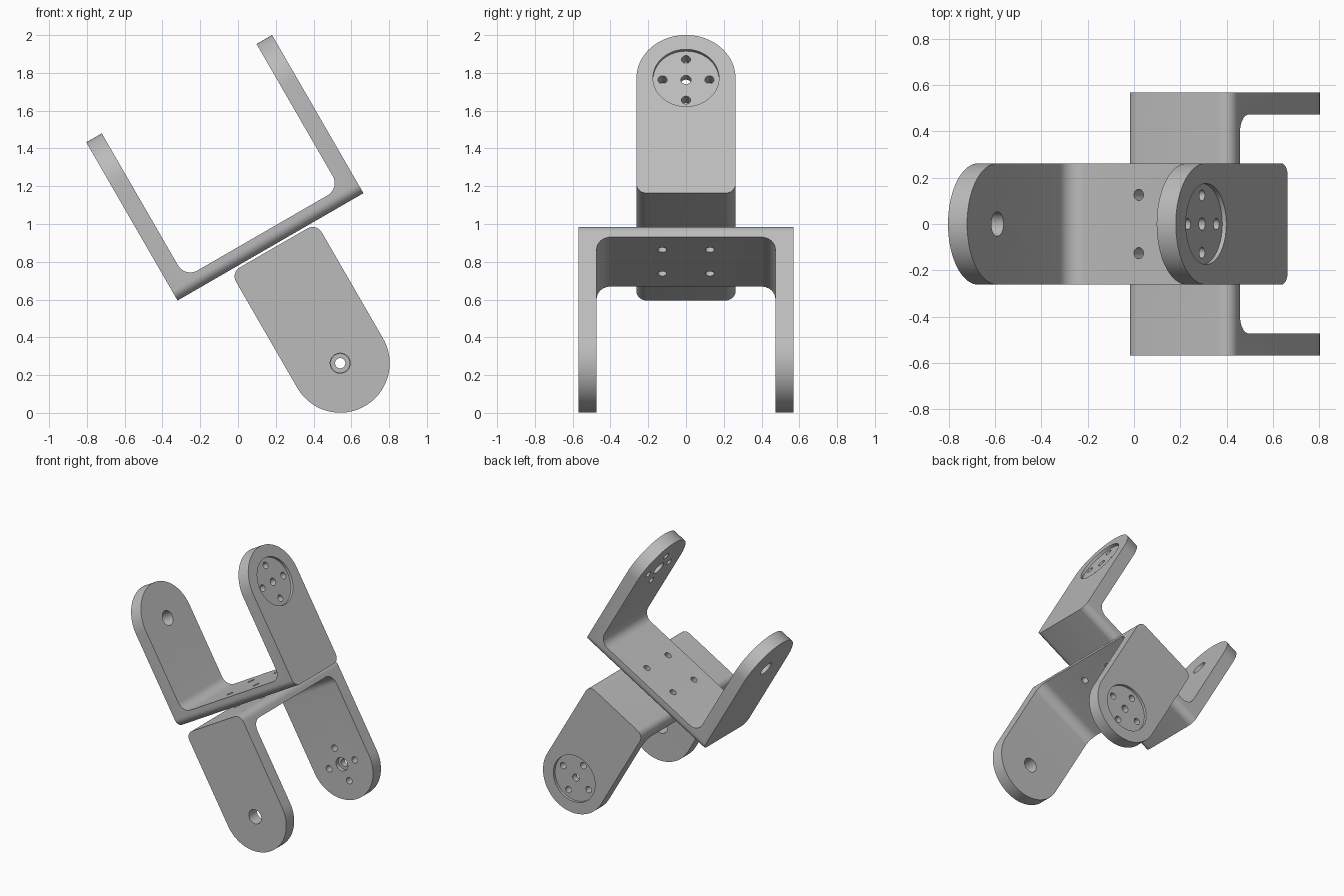
import bpy, bmesh, math
from mathutils import Matrix, Vector

if "Cube" in bpy.data.objects:
    bpy.data.objects.remove(bpy.data.objects["Cube"])

R = 0.262      # half width of the strap and radius of the arm ends
W = 0.568      # half span across the arms
H = 0.967      # arm height
T = 0.095      # arm thickness
B = 0.085      # base thickness
F = 0.075      # inner fillet
E = 0.055      # rounding of the long base edges

grey = bpy.data.materials.new("plain grey")
grey.diffuse_color = (0.5, 0.5, 0.5, 1)
grey.use_nodes = True
grey.node_tree.nodes["Principled BSDF"].inputs["Base Color"].default_value = grey.diffuse_color


def new_object(name, bm):
    bmesh.ops.recalc_face_normals(bm, faces=bm.faces)
    mesh = bpy.data.meshes.new(name)
    bm.to_mesh(mesh)
    bm.free()
    ob = bpy.data.objects.new(name, mesh)
    bpy.context.collection.objects.link(ob)
    return ob


def prism(name, points, offset):
    bm = bmesh.new()
    face = bm.faces.new([bm.verts.new(p) for p in points])
    res = bmesh.ops.extrude_face_region(bm, geom=[face])
    verts = [v for v in res["geom"] if isinstance(v, bmesh.types.BMVert)]
    bmesh.ops.translate(bm, verts=verts, vec=offset)
    return new_object(name, bm)


def arc(cx, cz, r, a0, a1, n):
    return [(cx + r * math.cos(math.radians(a0 + (a1 - a0) * i / n)),
             cz + r * math.sin(math.radians(a0 + (a1 - a0) * i / n))) for i in range(n + 1)]


def apply_cut(ob, cutter, operation):
    mod = ob.modifiers.new("cut", 'BOOLEAN')
    mod.operation = operation
    mod.solver = 'EXACT'
    mod.object = cutter
    deps = bpy.context.evaluated_depsgraph_get()
    mesh = bpy.data.meshes.new_from_object(ob.evaluated_get(deps))
    ob.modifiers.clear()
    ob.data = mesh
    bpy.data.objects.remove(cutter)


def drill(ob, axis, start, end, radius, a, b):
    """Round hole along x (a=y, b=z) or along z (a=x, b=y)."""
    n = 40
    ring = arc(a, b, radius, 0, 360 - 360 / n, n - 1)
    if axis == 'x':
        cutter = prism("drill", [(start, p, q) for p, q in ring], (end - start, 0, 0))
    else:
        cutter = prism("drill", [(p, q, start) for p, q in ring], (0, 0, end - start))
    apply_cut(ob, cutter, 'DIFFERENCE')


# U-shaped strap profile with filleted inner corners
wi = W - T
profile = [(-W, 0), (W, 0), (W, H + 0.1), (wi, H + 0.1)]
profile += arc(wi - F, B + F, F, 0, -90, 8)
profile += arc(-wi + F, B + F, F, 270, 180, 8)
profile += [(-wi, H + 0.1), (-W, H + 0.1)]
bracket = prism("upper_bracket", [(x, -R - 0.1, z) for x, z in profile], (0, 2 * R + 0.2, 0))

# Side outline: round arm ends, rounded base edges
outline = arc(0, H - R, R, 0, 180, 40)
outline += arc(-R + E, E, E, 180, 270, 8) + arc(R - E, E, E, 270, 360, 8)
trim = prism("trim", [(-1, y, z) for y, z in outline], (2, 0, 0))
apply_cut(bracket, trim, 'INTERSECT')

# Pivot hole in the plain arm; horn recess, counterbore and screw holes in the other
pz = H - R
drill(bracket, 'x', -1, -0.2, 0.053, 0, pz)
drill(bracket, 'x', W - 0.02, 1, 0.175, 0, pz)
drill(bracket, 'x', 0.2, wi + 0.03, 0.05, 0, pz)
drill(bracket, 'x', 0.2, 1, 0.027, 0, pz)
for dy, dz in ((1, 0), (-1, 0), (0, 1), (0, -1)):
    drill(bracket, 'x', 0.2, 1, 0.024, 0.124 * dy, pz + 0.124 * dz)

# Base screw holes
for sx in (-1, 1):
    for sy in (-1, 1):
        drill(bracket, 'z', -0.2, 0.3, 0.024, 0.126 * sx, 0.126 * sy)

bracket.data.materials.clear()
bracket.data.materials.append(grey)
for p in bracket.data.polygons:
    p.material_index = 0
bpy.context.view_layer.objects.active = bracket
bracket.select_set(True)
bpy.ops.object.shade_smooth_by_angle(angle=math.radians(30))

# Two identical brackets back to back, turned a quarter and tilted 30 degrees
c, s = math.cos(math.radians(30)), 0.5
u, v, y = Vector((c, 0, s)), Vector((-s, 0, c)), Vector((0, 1, 0))
centre = Vector((0.172, 0, 0.879))


def place(ob, ax, ay, az, loc):
    m = Matrix((ax, ay, az)).transposed().to_4x4()
    ob.matrix_world = Matrix.Translation(loc) @ m


lower = bracket.copy()
lower.name = "lower_bracket"
bpy.context.collection.objects.link(lower)
place(bracket, u, y, v, centre)
place(lower, y, u, -v, centre + u * 0.0116 - v * 0.013)
